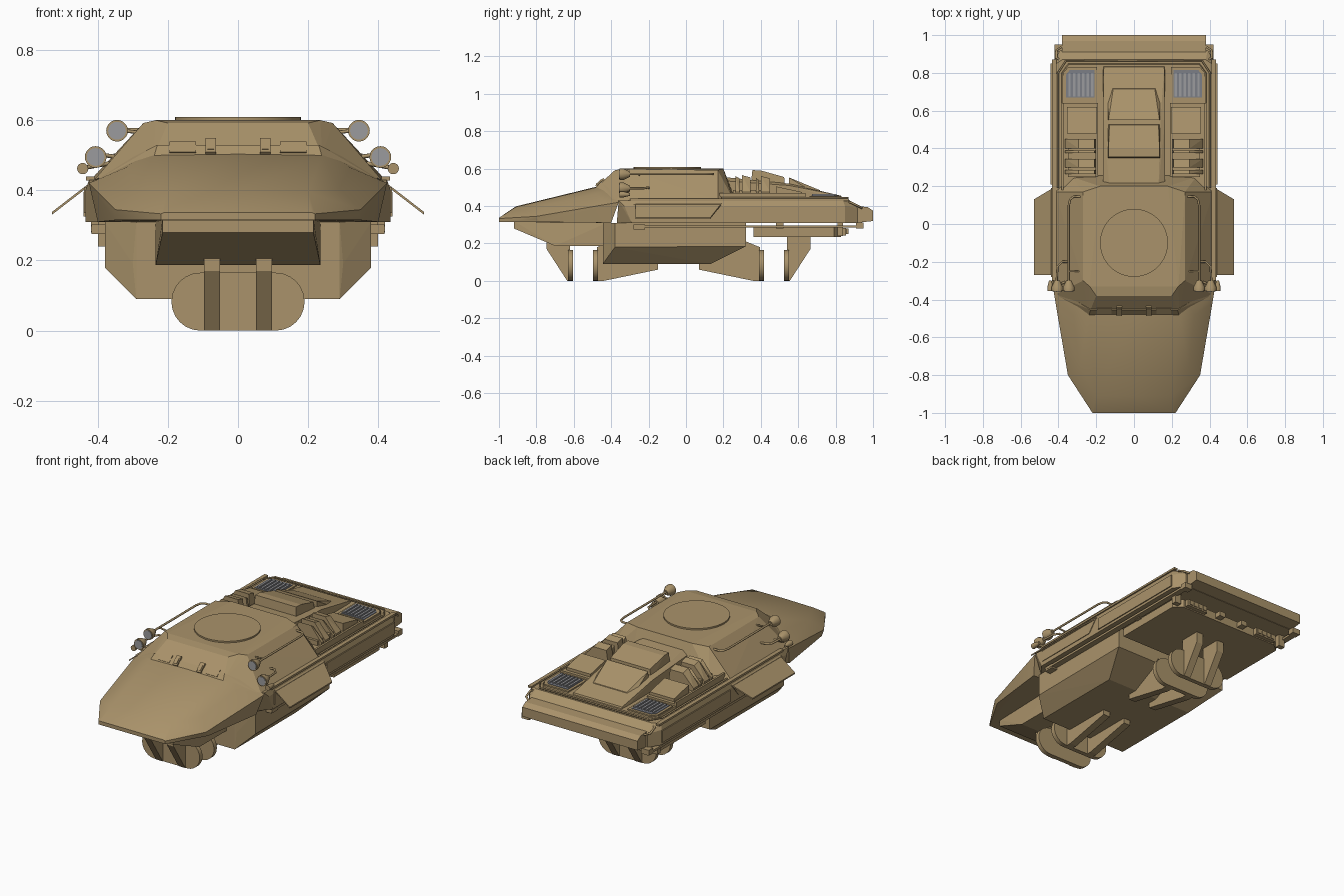
import bpy, bmesh, math
from mathutils import Vector

if "Cube" in bpy.data.objects:
    bpy.data.objects.remove(bpy.data.objects["Cube"])


def material(name, rgb):
    m = bpy.data.materials.new(name)
    m.diffuse_color = (*rgb, 1)
    m.use_nodes = True
    m.node_tree.nodes["Principled BSDF"].inputs["Base Color"].default_value = m.diffuse_color
    return m


TAN = material("sand tan", (0.40, 0.29, 0.145))
GREY = material("lamp grey", (0.33, 0.33, 0.34))
STEEL = material("grille steel", (0.20, 0.21, 0.24))


def hull(name, pts, mat=TAN, sym=False, smooth=0):
    """Convex solid around the points; sym adds the points mirrored in x."""
    pts = [Vector(p) for p in pts]
    if sym:
        pts += [Vector((-p.x, p.y, p.z)) for p in pts]
    bm = bmesh.new()
    for p in pts:
        bm.verts.new(p)
    bmesh.ops.remove_doubles(bm, verts=bm.verts[:], dist=1e-5)
    bmesh.ops.convex_hull(bm, input=bm.verts[:])
    bmesh.ops.delete(bm, geom=[v for v in bm.verts if not v.link_faces], context='VERTS')
    bmesh.ops.dissolve_limit(bm, angle_limit=0.02, verts=bm.verts[:], edges=bm.edges[:])
    bmesh.ops.recalc_face_normals(bm, faces=bm.faces[:])
    me = bpy.data.meshes.new(name)
    bm.to_mesh(me)
    bm.free()
    me.materials.append(mat)
    ob = bpy.data.objects.new(name, me)
    bpy.context.collection.objects.link(ob)
    if smooth:
        bpy.context.view_layer.objects.active = ob
        ob.select_set(True)
        bpy.ops.object.shade_smooth_by_angle(angle=math.radians(smooth))
        ob.select_set(False)
    return ob


def pair(name, pts, mat=TAN, smooth=0):
    for s, side in ((1, "right"), (-1, "left")):
        hull(f"{side}_{name}", [(s * x, y, z) for x, y, z in pts], mat, smooth=smooth)


def box(x0, x1, y0, y1, z0, z1):
    return [(x, y, z) for x in (x0, x1) for y in (y0, y1) for z in (z0, z1)]


def slab_x(x0, x1, prof):
    """Profile of (y, z) points spread between two x positions."""
    return [(x, y, z) for x in (x0, x1) for y, z in prof]


def disc_y(cx, cz, r, y0, y1, r1=None, n=20):
    r1 = r if r1 is None else r1
    return [(cx + rr * math.cos(2 * math.pi * i / n), y, cz + rr * math.sin(2 * math.pi * i / n))
            for y, rr in ((y0, r), (y1, r1)) for i in range(n)]


def tube(name, pts, r=0.006):
    for s, side in ((1, "right"), (-1, "left")):
        cu = bpy.data.curves.new(name, 'CURVE')
        cu.dimensions = '3D'
        cu.bevel_depth, cu.bevel_resolution, cu.use_fill_caps = r, 2, True
        sp = cu.splines.new('POLY')
        sp.points.add(len(pts) - 1)
        for q, (x, y, z) in zip(sp.points, pts):
            q.co = (s * x, y, z, 1)
        cu.materials.append(TAN)
        bpy.context.collection.objects.link(bpy.data.objects.new(f"{side}_{name}", cu))


# Nose and bonnet
hull("nose", [(.21, -1, .337), (.22, -1, .333), (.22, -1, .315), (.20, -.91, .395), (.0, -.91, .398),
              (.35, -.80, .345), (.345, -.80, .33), (.24, -.48, .50), (.0, -.48, .503),
              (.32, -.48, .465), (.29, -.75, .405), (.415, -.42, .41), (.425, -.36, .42),
              (.40, -.40, .31), (.35, -.78, .315), (.25, -.36, .515)], sym=True, smooth=25)
hull("nose_underside", [(.215, -.92, .32), (.215, -.92, .28), (.235, -.70, .187), (.235, -.40, .187),
                        (.235, -.40, .32)], sym=True)

# Cabin with sloping sides and windscreen
hull("cabin", [(.20, -.38, .592), (.235, -.33, .60), (.27, -.30, .592), (.27, .17, .592), (.18, .2, .60),
               (.24, -.48, .50), (.41, -.37, .43), (.42, .17, .43), (.33, .25, .44), (.18, .26, .44)], sym=True)
hull("windscreen_sill", [(.24, -.485, .495), (.40, -.385, .43), (.38, -.36, .455), (.23, -.455, .53)], sym=True)

# Roof hatch
bpy.ops.mesh.primitive_cylinder_add(vertices=48, radius=.18, depth=.02, location=(0, -.1, .599))
hatch = bpy.context.object
hatch.name = "roof_hatch"
hatch.data.materials.append(TAN)
bpy.ops.object.shade_smooth_by_angle()


def screen(x0, x1, z0, z1, t):
    return [(x, -.48 + (z - .5) * 1.08 - o, z + o) for x in (x0, x1) for z in (z0, z1) for o in (0, t)]


pair("vision_panel", screen(.12, .195, .506, .536, .004))
pair("periscope_frame", screen(.063, .093, .502, .542, .008))
pair("periscope_glass", screen(.069, .087, .508, .534, .010))

# Main hull and rear deck
hull("main_hull", [(.425, -.36, .43), (.435, -.33, .40), (.435, -.29, .31), (.425, .84, .43), (.435, .85, .40),
                   (.435, .85, .31), (.39, .92, .39), (.39, .92, .31), (.38, .87, .435),
                   (.37, -.37, .31), (.40, .0, .437)], sym=True)
hull("rear_plate", slab_x(0, .38, [(.89, .40), (.97, .395), (1, .375), (1, .32), (.93, .312), (.89, .312)]), sym=True)
hull("deck_frame", [(.385, .18, .43), (.385, .80, .43), (.35, .85, .43), (.38, .18, .448),
                    (.38, .80, .446), (.345, .845, .446)], sym=True)
pair("side_panel", box(.43, .441, .21, .85, .325, .395))
pair("side_ledge", box(.41, .434, -.30, .87, .428, .440))
pair("side_plate", slab_x(.43, .439, [(-.28, .41), (.19, .41), (.13, .335), (-.28, .335)]))
pair("side_wing", [(x, y, z + d) for d in (-.004, .004) for x, y, z in
                   ((.43, -.27, .412), (.43, .19, .412), (.53, .13, .335), (.53, -.27, .335))])

# Lower hull
hull("lower_hull", [(.38, -.38, .31), (.38, -.38, .18), (.29, -.445, .31), (.29, -.445, .09), (.38, .32, .31),
                    (.38, .32, .185), (.29, .13, .09), (.30, -.44, .19)], sym=True)

# Rear underslung slab, rails and rear fittings
hull("under_slab", [(.38, .36, .285), (.38, .36, .235), (.38, .79, .235), (.38, .79, .285),
                    (.33, .83, .235), (.33, .83, .285)], sym=True)
pair("rail", box(.385, .42, -.28, .92, .284, .297))
pair("rail_front_block", box(.38, .418, -.28, -.22, .275, .302))
pair("rail_end_block", box(.37, .42, .91, .95, .28, .312))
pair("rail_strut", box(.36, .40, .48, .52, .28, .32))
pair("rail_rear_strut", box(.36, .40, .81, .84, .24, .32))
pair("tail_lamp_box", box(.18, .32, .82, .855, .242, .282))
for i in range(4):
    pair(f"tail_lamp_{i}", box(.19 + i * .032, .212 + i * .032, .85, .86, .25, .274))
pair("tow_block", box(.06, .10, .82, .87, .25, .28))

# Landing skids: rounded plates with braces, front set mirrored to the rear
for tag, f, top in (("front", lambda y: y, .21), ("rear", lambda y: -.08 - y, .24)):
    for k, (a, b) in enumerate(((-.632, -.605), (-.497, -.47))):
        pts = []
        for s in (1, -1):
            pts += [(s * (.108 + .082 * math.cos(t)), f(y), .0825 + .0825 * math.sin(t))
                    for y in (a, b) for t in [math.pi * (i / 12 - .5) for i in range(13)]]
        hull(f"{tag}_skid_plate_{k}", pts, smooth=30)
    pair(f"{tag}_outer_brace", slab_x(.052, .097, [(f(y), z) for y, z in (
        (-.745, top), (-.745, .17), (-.635, .0), (-.62, .0), (-.62, top))]))
    pair(f"{tag}_inner_brace", slab_x(.052, .097, [(f(y), z) for y, z in (
        (-.475, .0), (-.475, .18), (-.39, .215), (-.15, .10), (-.15, .06), (-.44, .0))]))

# Engine cover with two raised hatches
hull("engine_cover", [(.165, .2, .43), (.165, .84, .43), (.165, .2, .535), (.13, .2, .555), (.165, .55, .51),
                      (.14, .55, .52), (.16, .83, .455)], sym=True)
hull("front_engine_hatch", [(.14, .345, .50), (.14, .53, .49), (.135, .355, .592), (.135, .40, .59),
                            (.13, .525, .555)], sym=True)
hull("rear_engine_hatch", [(.14, .55, .48), (.14, .72, .45), (.135, .55, .553), (.11, .715, .485),
                           (.13, .73, .45)], sym=True)

# Side equipment bays with louvre blocks
pair("bay_base", box(.19, .375, .18, .64, .43, .458))
pair("bay_rim", box(.372, .384, .18, .64, .43, .47))
for i, (a, b, h) in enumerate(((.265, .285, .56), (.30, .345, .565), (.375, .39, .55), (.40, .45, .56))):
    pair(f"louvre_block_{i}", slab_x(.20, .365, [(a, .45), (b, .45), (a, .475), (b, .475)])
         + slab_x(.21, .295, [(a, h), (b, h - .012)]))
pair("louvre_back", box(.20, .35, .25, .45, .45, .485))
pair("bay_cover", slab_x(.195, .355, [(.48, .45), (.48, .505), (.62, .45), (.62, .475)]))

# Deck grilles
pair("grille_frame", [(x, y, z) for x, y in ((.195, .66), (.375, .66), (.375, .80), (.35, .83), (.195, .83))
                      for z in (.43, .454)])
pair("grille_bed", [(x, y, z) for x, y in ((.21, .67), (.36, .67), (.36, .79), (.34, .815), (.21, .815))
                    for z in (.44, .457)], STEEL)
for i in range(6):
    x = .215 + i * .024
    pair(f"grille_slat_{i}", box(x, x + .012, .675, .80, .45, .464), GREY)

# Hand rails and cable runs
tube("roof_rail", [(.28, .145, .572), (.32, .145, .572), (.338, .13, .572), (.345, .10, .572), (.345, -.30, .572)])
tube("roof_rail_bracket", [(.28, -.25, .565), (.345, -.25, .572)], .005)
tube("lamp_rail", [(.345, -.20, .495), (.38, -.20, .50), (.405, -.225, .495), (.41, -.31, .495)])
tube("lamp_bracket", [(.35, -.30, .48), (.45, -.345, .462)], .006)
tube("deck_rail", [(.402, .19, .444), (.402, .80, .444), (.36, .865, .444), (0, .865, .444)], .005)
tube("rear_handle", [(.38, .86, .42), (.41, .88, .42), (.41, .92, .40), (.38, .94, .39)], .006)

# Headlamps
for tag, x, z, r in (("upper", .345, .57, .031), ("lower", .406, .495, .031), ("small", .443, .462, .016)):
    pair(f"{tag}_lamp_housing", disc_y(x, z, r, -.355, -.335) + disc_y(x, z, r, -.345, -.30, r * .45), smooth=35)
    if tag != "small":
        pair(f"{tag}_lamp_glass", disc_y(x, z, r * .82, -.358, -.35), GREY)
